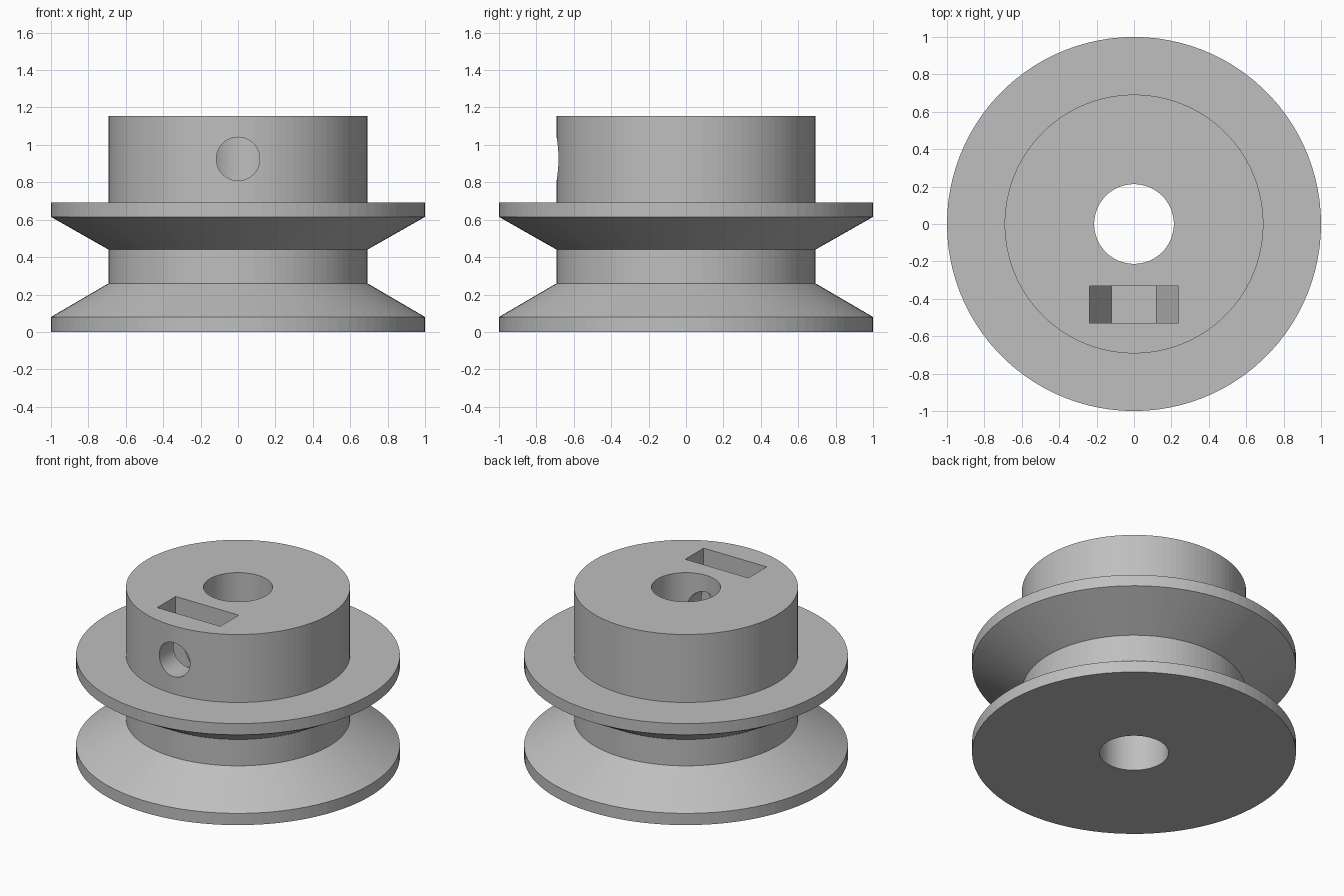
import bpy
import bmesh
from math import cos, sin, pi, radians
from mathutils import Matrix

cube = bpy.data.objects.get("Cube")
if cube:
    bpy.data.objects.remove(cube, do_unlink=True)

SEGMENTS = 100
RIM, HUB, BORE, TOP = 1.0, 0.692, 0.213, 1.155
SCREW_Z, SCREW_R, NUT_R = 0.925, 0.116, 0.238
NUT_FRONT, NUT_BACK = -0.53, -0.332

grey = bpy.data.materials.new("plain grey")
grey.use_nodes = True
colour = (0.52, 0.52, 0.52, 1)
grey.diffuse_color = colour
grey.node_tree.nodes["Principled BSDF"].inputs["Base Color"].default_value = colour


def make_object(name, bm):
    bmesh.ops.recalc_face_normals(bm, faces=bm.faces)
    mesh = bpy.data.meshes.new(name)
    bm.to_mesh(mesh)
    bm.free()
    mesh.materials.append(grey)
    obj = bpy.data.objects.new(name, mesh)
    bpy.context.collection.objects.link(obj)
    return obj


def lathe(name, profile):
    """Turn a closed (radius, height) profile around the z axis."""
    bm = bmesh.new()
    rings = []
    for i in range(SEGMENTS):
        a = 2 * pi * i / SEGMENTS
        rings.append([bm.verts.new((r * cos(a), r * sin(a), z)) for r, z in profile])
    n = len(profile)
    for i in range(SEGMENTS):
        one, two = rings[i], rings[(i + 1) % SEGMENTS]
        for j in range(n):
            k = (j + 1) % n
            bm.faces.new((one[j], two[j], two[k], one[k]))
    return make_object(name, bm)


def prism(name, outline, y0, y1):
    """Extrude an (x, z) outline along y."""
    bm = bmesh.new()
    face = bm.faces.new([bm.verts.new((x, y0, z)) for x, z in outline])
    ext = bmesh.ops.extrude_face_region(bm, geom=[face])
    moved = [v for v in ext["geom"] if isinstance(v, bmesh.types.BMVert)]
    bmesh.ops.translate(bm, verts=moved, vec=(0, y1 - y0, 0))
    return make_object(name, bm)


# Pulley body: two flanges, V groove, hub and centre bore
pulley = lathe("pulley_body", [
    (BORE, 0), (RIM, 0), (RIM, 0.08), (HUB, 0.26), (HUB, 0.44),
    (RIM, 0.615), (RIM, 0.692), (HUB, 0.692), (HUB, TOP), (BORE, TOP)])

# Set screw hole, from the front of the hub into the bore
screw = prism("screw_cutter", [
    (SCREW_R * cos(2 * pi * i / 48), SCREW_Z + SCREW_R * sin(2 * pi * i / 48))
    for i in range(48)], -0.8, -0.1)

# Nut slot: lower half of a hexagon, open to the top
half_hex = [(NUT_R * cos(radians(a)), SCREW_Z + NUT_R * sin(radians(a)))
            for a in (180, 240, 300, 360)]
slot = prism("nut_slot_cutter", half_hex + [(NUT_R, TOP + 0.1), (-NUT_R, TOP + 0.1)],
             NUT_FRONT, NUT_BACK)

for cutter in (screw, slot):
    cutter.hide_render = True
    mod = pulley.modifiers.new(cutter.name, "BOOLEAN")
    mod.operation = "DIFFERENCE"
    mod.solver = "EXACT"
    mod.object = cutter

# Bake the cuts and drop the cutters
bpy.context.view_layer.update()
graph = bpy.context.evaluated_depsgraph_get()
result = bpy.data.meshes.new_from_object(pulley.evaluated_get(graph))
pulley.modifiers.clear()
pulley.data = result
for cutter in (screw, slot):
    bpy.data.objects.remove(cutter, do_unlink=True)
